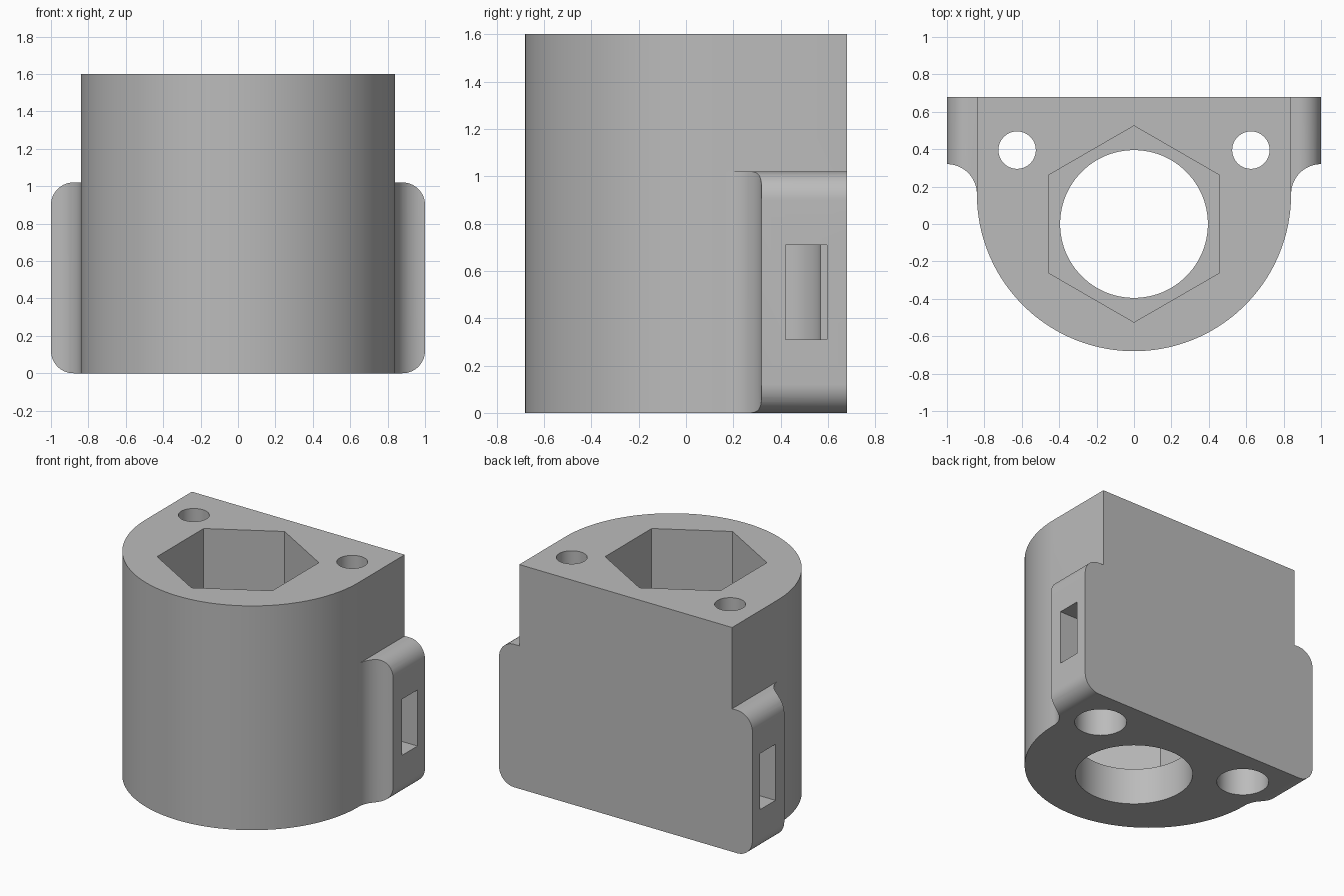
import bpy
import bmesh
from math import sin, cos, pi, radians
from mathutils import Matrix

cube = bpy.data.objects.get("Cube")
if cube:
    bpy.data.objects.remove(cube, do_unlink=True)

HEIGHT = 1.6
BACK = 0.68
HALF_BODY = 0.84
ARC_Y = 0.16          # centre of the round front
FLANGE_TOP = 1.02
CORNER = 0.12
HOLE_X, HOLE_Y = 0.625, 0.395
SLOT_Z = 0.51

grey = bpy.data.materials.new("plain_grey")
grey.use_nodes = True
colour = (0.5, 0.5, 0.5, 1)
grey.diffuse_color = colour
grey.node_tree.nodes["Principled BSDF"].inputs["Base Color"].default_value = colour


def arc(cx, cy, r, start, end, steps):
    """Points on an arc, angles in degrees."""
    angles = [radians(start + (end - start) * i / steps) for i in range(steps + 1)]
    return [(cx + r * cos(a), cy + r * sin(a)) for a in angles]


def prism(name, points, low, high, along_y=False):
    """Extrude a closed outline from low to high along z, or along y."""
    bm = bmesh.new()
    base = bm.faces.new([bm.verts.new((u, v, low)) for u, v in points])
    grown = bmesh.ops.extrude_face_region(bm, geom=[base])["geom"]
    tops = [g for g in grown if isinstance(g, bmesh.types.BMVert)]
    bmesh.ops.translate(bm, verts=tops, vec=(0, 0, high - low))
    if along_y:
        # swap y and z
        swap = Matrix(((1, 0, 0, 0), (0, 0, 1, 0), (0, 1, 0, 0), (0, 0, 0, 1)))
        bm.transform(swap)
    bmesh.ops.recalc_face_normals(bm, faces=bm.faces)
    mesh = bpy.data.meshes.new(name)
    bm.to_mesh(mesh)
    bm.free()
    mesh.materials.append(grey)
    obj = bpy.data.objects.new(name, mesh)
    bpy.context.collection.objects.link(obj)
    return obj


def combine(target, tool, operation):
    """Apply a boolean and discard the tool."""
    tool.hide_render = True
    mod = target.modifiers.new(operation.lower(), "BOOLEAN")
    mod.operation = operation
    mod.solver = "EXACT"
    mod.object = tool
    bpy.context.view_layer.objects.active = target
    bpy.ops.object.modifier_apply(modifier=mod.name)
    bpy.data.objects.remove(tool, do_unlink=True)


def circle(cx, cy, r, steps=64):
    return arc(cx, cy, r, 0, 360, steps)[:-1]


def box(x0, x1, y0, y1):
    return [(x0, y0), (x1, y0), (x1, y1), (x0, y1)]


# Main body: straight back, half-round front
outline = [(HALF_BODY, BACK), (-HALF_BODY, BACK)]
outline += arc(0, ARC_Y, HALF_BODY, 180, 360, 96)
housing = prism("housing", outline, 0, HEIGHT)

# Mounting flange: filleted into the body, with rounded ends
fillet = 1 - HALF_BODY
plan = [(1, BACK), (-1, BACK)]
plan += arc(-1, ARC_Y, fillet, 90, 0, 20)
plan += arc(1, ARC_Y, fillet, 180, 90, 20)
flange = prism("flange", plan, 0, FLANGE_TOP)
rounded = []
for i, (x, z) in enumerate(((1, 1), (-1, 1), (-1, -1), (1, -1))):
    cz = FLANGE_TOP - CORNER if z > 0 else CORNER
    rounded += arc(x * (1 - CORNER), cz, CORNER, 90 * i, 90 * i + 90, 14)
combine(flange, prism("flange_corners", rounded, -1, 1, True), "INTERSECT")
combine(housing, flange, "UNION")

# Central round bore with a hexagonal pocket above it
combine(housing, prism("bore", circle(0, 0, 0.395, 96), -0.1, HEIGHT + 0.1), "DIFFERENCE")
hexagon = arc(0, 0, 0.525, 30, 330, 5)
combine(housing, prism("hex_pocket", hexagon, 0.27, HEIGHT + 0.1), "DIFFERENCE")

for side in (1, -1):
    x = side * HOLE_X
    # Vertical bolt hole, wide from below
    combine(housing, prism("bolt_hole", circle(x, HOLE_Y, 0.1), 0.5, HEIGHT + 0.1), "DIFFERENCE")
    combine(housing, prism("counterbore", circle(x, HOLE_Y, 0.175), -0.1, 1.28), "DIFFERENCE")
    # Nut slot in the flange end, and the screw hole that meets it from the back
    xs = sorted((side * 0.6, side * 1.1))
    slot = box(xs[0], xs[1], 0.42, 0.595)
    combine(housing, prism("nut_slot", slot, SLOT_Z - 0.2, SLOT_Z + 0.2), "DIFFERENCE")
    screw = circle(side * 0.8, SLOT_Z, 0.1, 48)
    combine(housing, prism("screw_hole", screw, 0.5, BACK + 0.1, True), "DIFFERENCE")

# Smooth curved walls, crisp edges
bpy.ops.object.select_all(action="DESELECT")
housing.select_set(True)
bpy.context.view_layer.objects.active = housing
bpy.ops.object.shade_smooth_by_angle(angle=radians(30))
